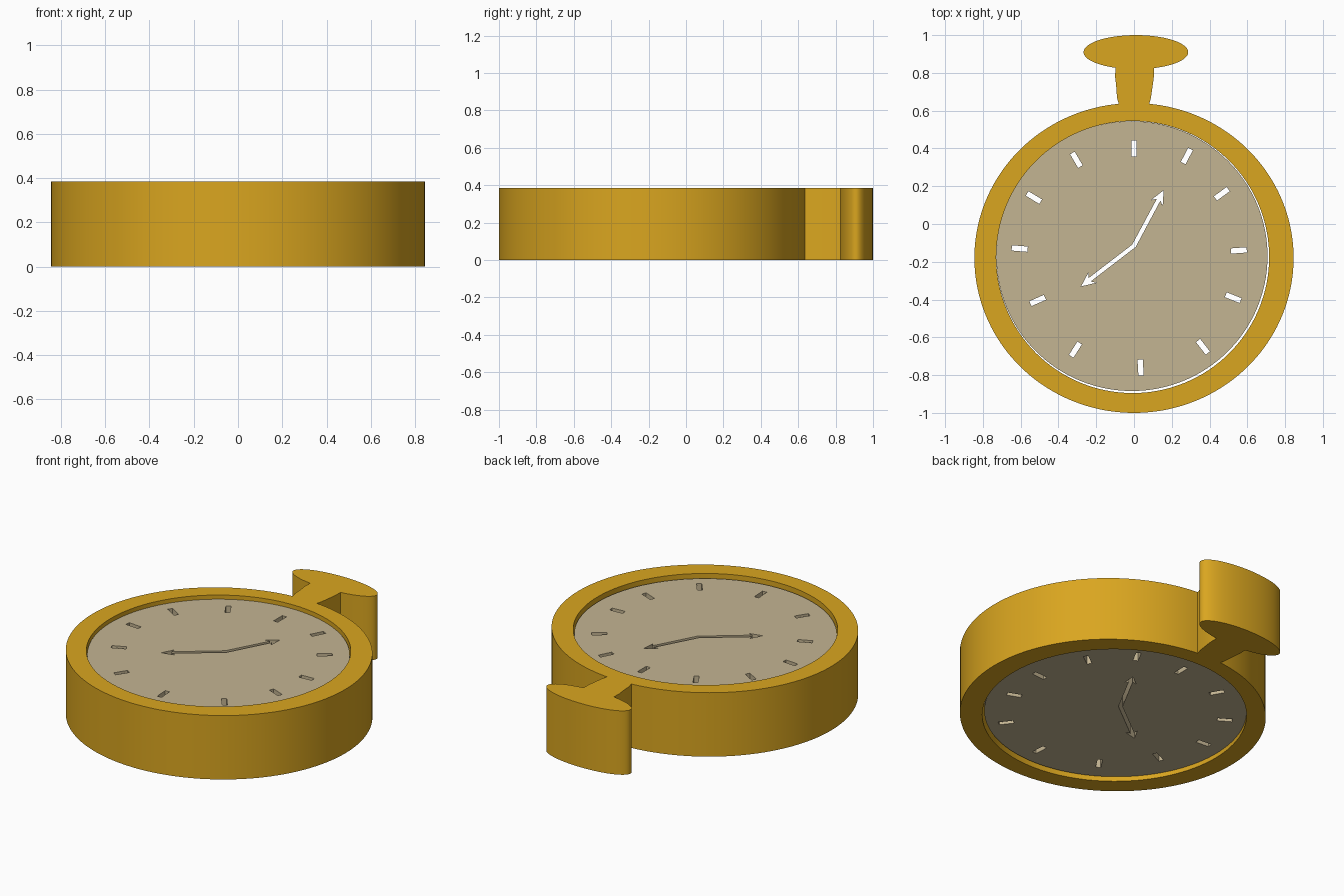
import bpy, bmesh
from math import sin, cos, pi, radians
from mathutils import Vector

if "Cube" in bpy.data.objects:
    bpy.data.objects.remove(bpy.data.objects["Cube"])


def material(name, rgb):
    m = bpy.data.materials.new(name)
    m.diffuse_color = (*rgb, 1)
    m.use_nodes = True
    m.node_tree.nodes["Principled BSDF"].inputs["Base Color"].default_value = m.diffuse_color
    return m


def arc(cx, cy, rx, ry, a0=0, a1=360, n=128, closed=True):
    count = n if closed else n + 1
    return [Vector((cx + rx * cos(radians(a0 + (a1 - a0) * i / n)),
                    cy + ry * sin(radians(a0 + (a1 - a0) * i / n)))) for i in range(count)]


def extrude_outline(name, loops, z0, z1, mat):
    """Fill nested 2D loops (inner ones become holes) and extrude from z0 to z1."""
    cu = bpy.data.curves.new(name + "_profile", 'CURVE')
    cu.dimensions = '2D'
    cu.fill_mode = 'BOTH'
    cu.extrude = (z1 - z0) / 2
    for pts in loops:
        s = cu.splines.new('POLY')
        s.points.add(len(pts) - 1)
        for p, v in zip(s.points, pts):
            p.co = (v.x, v.y, 0, 1)
        s.use_cyclic_u = True
    tmp = bpy.data.objects.new(name + "_profile", cu)
    bpy.context.collection.objects.link(tmp)
    dg = bpy.context.evaluated_depsgraph_get()
    me = bpy.data.meshes.new_from_object(tmp.evaluated_get(dg))
    bpy.data.objects.remove(tmp)

    bm = bmesh.new()
    bm.from_mesh(me)
    bmesh.ops.remove_doubles(bm, verts=bm.verts, dist=1e-5)
    bmesh.ops.translate(bm, verts=bm.verts, vec=(0, 0, (z0 + z1) / 2))
    bmesh.ops.recalc_face_normals(bm, faces=bm.faces)
    bm.to_mesh(me)
    bm.free()

    me.name = name
    me.materials.clear()
    me.materials.append(mat)
    ob = bpy.data.objects.new(name, me)
    bpy.context.collection.objects.link(ob)
    bpy.ops.object.select_all(action='DESELECT')
    ob.select_set(True)
    bpy.context.view_layer.objects.active = ob
    bpy.ops.object.shade_smooth_by_angle(angle=radians(30))
    return ob


def hand(c, tip, w=0.013, head=0.075, barb=0.034):
    """One side of the arrow-shaped hand opening, round the tip and back."""
    d = (tip - c).normalized()
    n = Vector((-d.y, d.x))
    neck = tip - d * head * 0.75
    back = tip - d * head
    return [neck - n * w * 0.8, back - n * barb, tip, back + n * barb, neck + n * w * 0.8]


def slot(p, centre, half_len=0.042, half_w=0.014):
    """Plain radial hour slot."""
    d = (p - centre).normalized()
    n = Vector((-d.y, d.x))
    return [p - d * half_len - n * half_w, p + d * half_len - n * half_w,
            p + d * half_len + n * half_w, p - d * half_len + n * half_w]


gold = material("gold", (0.70, 0.38, 0.014))
tan = material("dial_tan", (0.55, 0.46, 0.29))

# Watch case with neck and crown in a single outline, round opening inside
body = arc(0, -0.18, 0.845, 0.82, 95.5, 444.5, 160, closed=False)
neck_right = [Vector(p) for p in ((0.09, 0.67), (0.10, 0.74), (0.105, 0.78))]
crown = arc(0.01, 0.91, 0.277, 0.09, -70, 247, 64, closed=False)
neck_left = [Vector(p) for p in ((-0.10, 0.78), (-0.095, 0.74), (-0.09, 0.67))]
opening = arc(-0.007, -0.175, 0.7225, 0.72)
extrude_outline("case", [body + neck_right + crown + neck_left, opening], 0, 0.385, gold)

# Dial, set slightly off centre, pierced by hands and hour slots
rim = arc(-0.011, -0.17, 0.718, 0.714)
pivot = Vector((0, -0.115))
tip_a, tip_b = Vector((0.157, 0.178)), Vector((-0.28, -0.33))
side = Vector((-0.83, 0.56)) * 0.011
hands = [pivot - side] + hand(pivot, tip_a) + [pivot + side] + hand(pivot, tip_b)
hours = ((0.0, 0.40), (0.28, 0.36), (0.465, 0.16), (0.555, -0.14), (0.525, -0.39),
         (0.365, -0.65), (0.035, -0.76), (-0.31, -0.665), (-0.51, -0.405),
         (-0.605, -0.13), (-0.53, 0.14), (-0.305, 0.34))
centre = Vector((0, -0.18))
slots = [slot(Vector(h), centre) for h in hours]
extrude_outline("dial", [rim, hands] + slots, 0.025, 0.36, tan)
